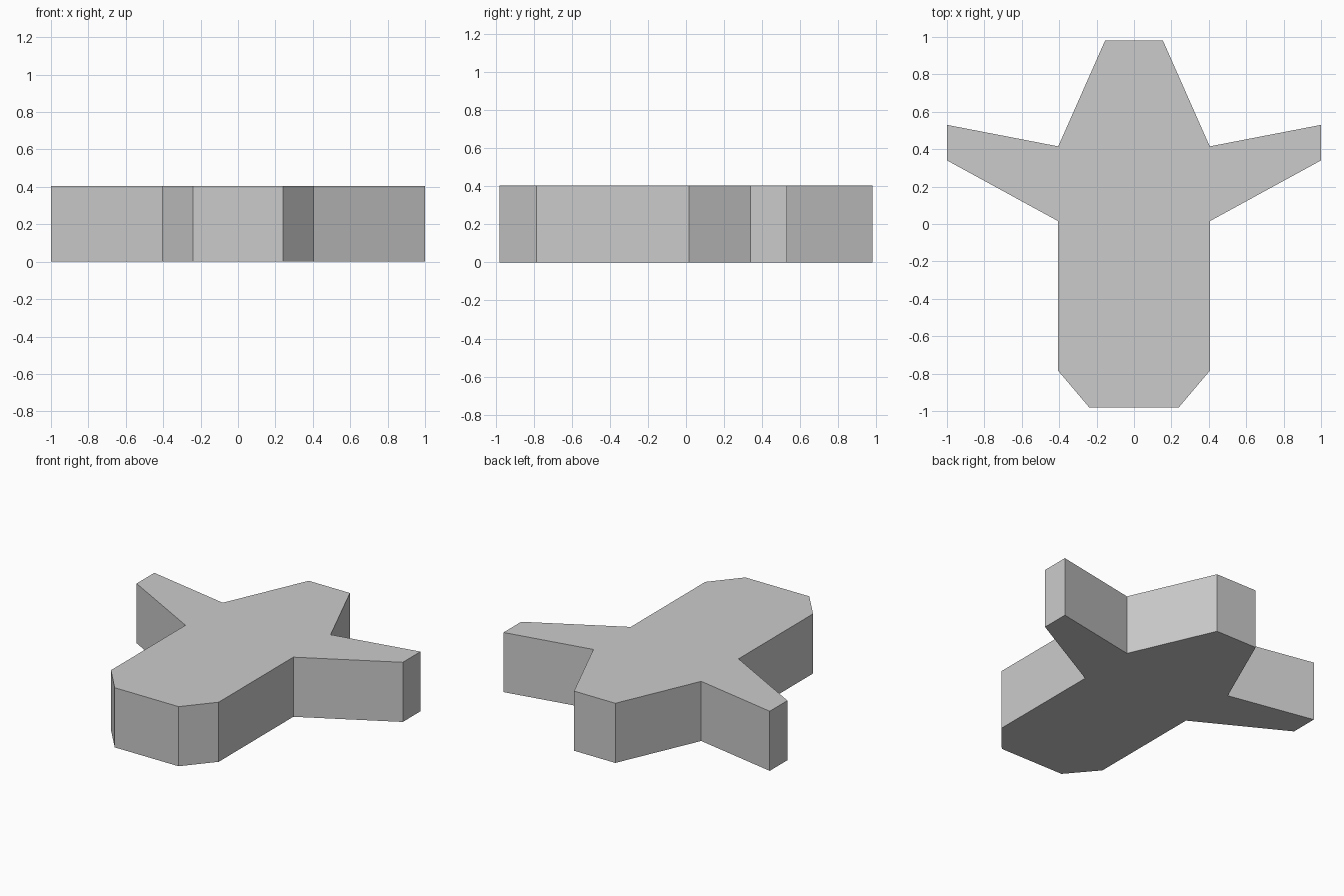
import bpy
import bmesh

if "Cube" in bpy.data.objects:
    bpy.data.objects.remove(bpy.data.objects["Cube"])

HEIGHT = 0.405

# Right half of the outline, from the front edge round to the back edge
half = [(0.24, -0.98), (0.405, -0.785), (0.405, 0.015), (1.0, 0.34),
        (1.0, 0.53), (0.405, 0.415), (0.155, 0.98)]
outline = half + [(-x, y) for x, y in reversed(half)]

# Winged body: mirrored outline extruded upward
bm = bmesh.new()
base = bm.faces.new([bm.verts.new((x, y, 0)) for x, y in outline])
top = bmesh.ops.extrude_face_region(bm, geom=[base], use_keep_orig=True)
bmesh.ops.translate(bm, vec=(0, 0, HEIGHT),
                    verts=[g for g in top["geom"] if isinstance(g, bmesh.types.BMVert)])
bmesh.ops.recalc_face_normals(bm, faces=bm.faces)

mesh = bpy.data.meshes.new("winged_body")
bm.to_mesh(mesh)
bm.free()
bpy.context.collection.objects.link(bpy.data.objects.new("winged_body", mesh))
